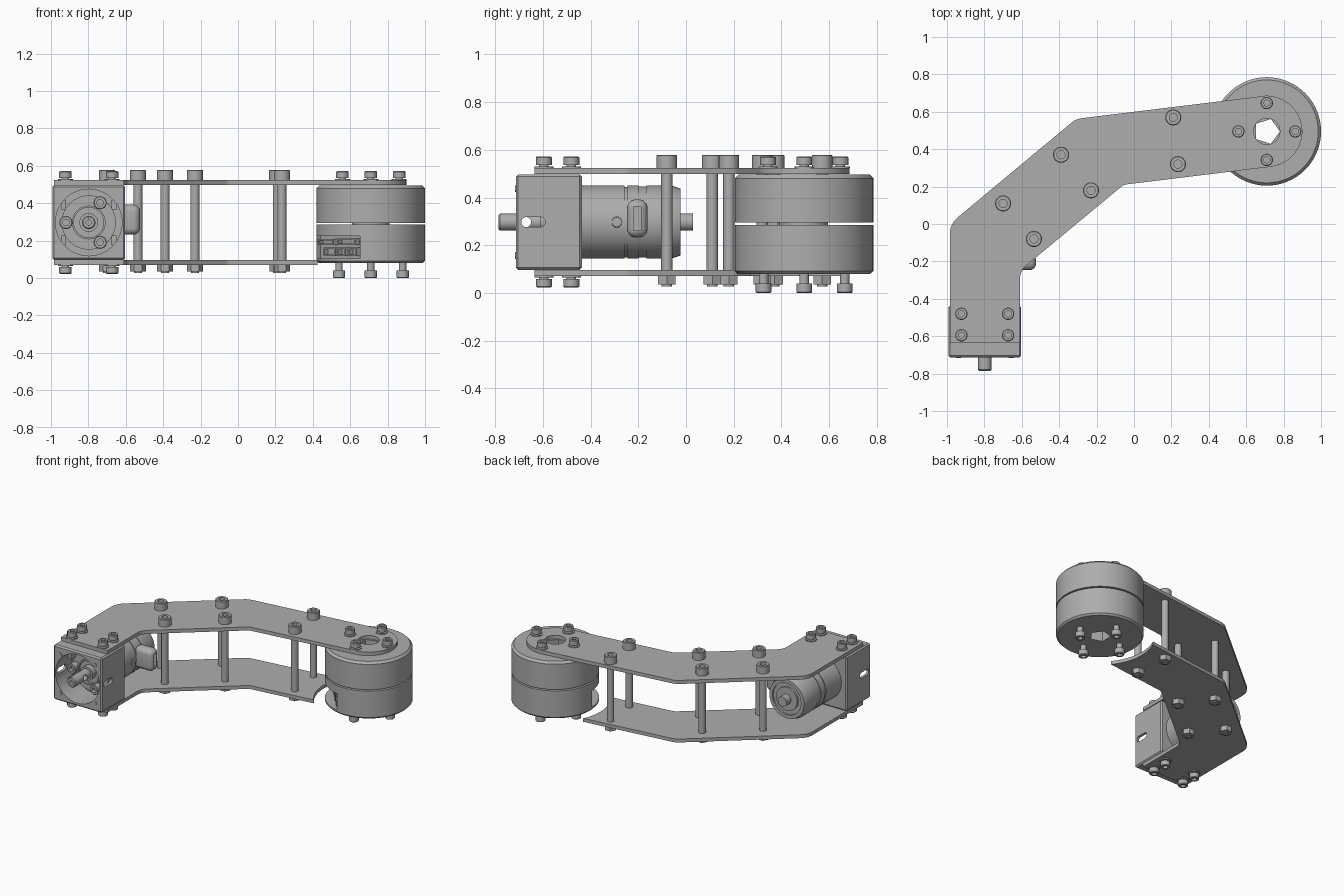
import bpy, bmesh
from math import radians, pi, sin, cos, tan
from mathutils import Matrix, Vector

cube = bpy.data.objects.get("Cube")
if cube:
    bpy.data.objects.remove(cube)

grey = bpy.data.materials.new("machined_grey")
grey.use_nodes = True
grey.diffuse_color = (0.42, 0.42, 0.42, 1)
grey.node_tree.nodes["Principled BSDF"].inputs["Base Color"].default_value = grey.diffuse_color
parts = []

AXES = {"z": Matrix(), "-z": Matrix.Rotation(pi, 4, "X"),
        "y": Matrix.Rotation(-pi / 2, 4, "X"), "-y": Matrix.Rotation(pi / 2, 4, "X"),
        "x": Matrix.Rotation(pi / 2, 4, "Y")}


def finish(name, bm, matrix=Matrix()):
    bmesh.ops.recalc_face_normals(bm, faces=bm.faces)
    bm.transform(matrix)
    mesh = bpy.data.meshes.new(name)
    bm.to_mesh(mesh)
    bm.free()
    mesh.materials.append(grey)
    ob = bpy.data.objects.new(name, mesh)
    bpy.context.collection.objects.link(ob)
    parts.append(ob)
    return ob


def lathe(name, profile, at=(0, 0, 0), axis="z", steps=32):
    """Revolve (radius, height) points around an axis through a point."""
    bm = bmesh.new()
    vs = [bm.verts.new((r, 0, h)) for r, h in profile]
    edges = [bm.edges.new(pair) for pair in zip(vs, vs[1:])]
    bmesh.ops.spin(bm, geom=vs + edges, axis=(0, 0, 1), cent=(0, 0, 0),
                   angle=2 * pi, steps=steps)
    bmesh.ops.remove_doubles(bm, verts=bm.verts, dist=1e-5)
    return finish(name, bm, Matrix.Translation(at) @ AXES[axis])


def rod(name, r, a, b, at=(0, 0, 0), axis="z", steps=32):
    return lathe(name, [(0, a), (r, a), (r, b), (0, b)], at, axis, steps)


def box(name, size, at, turn=0):
    bm = bmesh.new()
    bmesh.ops.create_cube(bm, size=1)
    m = Matrix.Translation(at) @ Matrix.Rotation(turn, 4, "Z") @ Matrix.Diagonal((*size, 1))
    return finish(name, bm, m)


def apply(ob, mod):
    bpy.context.view_layer.objects.active = ob
    bpy.ops.object.modifier_apply(modifier=mod.name)


def cut(ob, cutter):
    mod = ob.modifiers.new("cut", "BOOLEAN")
    mod.operation, mod.solver, mod.object = "DIFFERENCE", "EXACT", cutter
    apply(ob, mod)
    parts.remove(cutter)
    bpy.data.objects.remove(cutter)


def bevel(ob, width, segments=1):
    mod = ob.modifiers.new("bevel", "BEVEL")
    mod.width, mod.segments = width, segments
    apply(ob, mod)


def bolt(name, at, axis="z", r=0.033, h=0.036, neck=0.012, washer=0.0):
    """Socket head bolt seated at a point, head pointing along the axis."""
    top, s = neck + h, r * 0.5
    lathe(name, [(0, -0.02), (0.02, -0.02), (0.02, neck), (r, neck), (r, top - 0.004),
                 (r - 0.004, top), (s, top), (s, top - h * 0.5), (0, top - h * 0.5)],
          at, axis, 24)
    if washer:
        rod(name + "_washer", washer, 0, 0.006, at, axis, 24)


# Bent side plates
MX, MY = 0.71, 0.495


def plate(name, z, thick):
    corners = [((-0.985, -0.635), 0), ((-0.61, -0.635), 0), ((-0.61, -0.25), 0.1),
               ((-0.055, 0.21), 0.06)]
    tail = [((-0.31, 0.562), 0.1), ((-0.985, 0.0), 0.12)]
    arc = [((MX + 0.19 * cos(a), MY + 0.19 * sin(a)), 0)
           for a in (radians(-82.5 + 180 * i / 24) for i in range(25))]
    pts = [(Vector(p), r) for p, r in corners + arc + tail]
    outline = []
    for i, (p, r) in enumerate(pts):
        if not r:
            outline.append(p)
            continue
        u = (pts[i - 1][0] - p).normalized()
        v = (pts[(i + 1) % len(pts)][0] - p).normalized()
        half = u.angle(v) / 2
        d = r / tan(half)
        a, b = p + u * d, p + v * d
        for k in range(7):
            t = k / 6
            outline.append(a * (1 - t) ** 2 + p * 2 * t * (1 - t) + b * t * t)
    bm = bmesh.new()
    face = bm.faces.new([bm.verts.new((p.x, p.y, z)) for p in outline])
    new = bmesh.ops.extrude_face_region(bm, geom=[face])["geom"]
    bmesh.ops.translate(bm, vec=(0, 0, thick),
                        verts=[g for g in new if isinstance(g, bmesh.types.BMVert)])
    return finish(name, bm)


top_plate = plate("top_plate", 0.498, 0.026)
cut(top_plate, rod("cutter", 0.07, 0.4, 0.6, (MX, MY, 0)))
bottom_plate = plate("bottom_plate", 0.071, 0.025)
cut(bottom_plate, rod("cutter", 0.365, 0, 0.2, (MX, MY, 0), steps=64))

# Standoffs with bolt heads above and hex nuts below
for x, y in [(-0.70, 0.11), (-0.39, 0.37), (0.21, 0.57),
             (0.235, 0.32), (-0.23, 0.18), (-0.535, -0.08)]:
    rod("standoff", 0.024, 0.09, 0.505, (x, y, 0), steps=24)
    bolt("standoff_bolt", (x, y, 0.524), r=0.043, h=0.055, neck=0)
    rod("standoff_nut", 0.042, 0.035, 0.071, (x, y, 0), steps=6)
    rod("standoff_tip", 0.022, 0.028, 0.071, (x, y, 0), steps=24)

# Large joint actuator: two drums with a narrow gap
R = 0.29
lower = lathe("lower_drum", [(0, 0.08), (R - 0.012, 0.08), (R, 0.092), (R, 0.285), (0, 0.285)],
              (MX, MY, 0), steps=64)
upper = lathe("upper_drum", [(0, 0.295), (R, 0.295), (R, 0.48), (R - 0.015, 0.496), (0, 0.496)],
              (MX, MY, 0), steps=64)
core = rod("drum_core", 0.1, 0.28, 0.3, (MX, MY, 0))
for ob in (lower, upper, core):
    cut(ob, rod("cutter", 0.07, 0, 0.6, (MX, MY, 0), steps=5))

# Socket pocket in the lower drum
turn = radians(220)
out = Vector((cos(turn), sin(turn), 0))
side = Vector((-sin(turn), cos(turn), 0))
mid = Vector((MX, MY, 0.165))
cut(lower, box("cutter", (0.2, 0.36, 0.12), mid + out * 0.30, turn))
for s, dz, w, h in [(-0.1, 0.028, 0.13, 0.03), (0.07, 0.03, 0.15, 0.035),
                    (-0.07, -0.025, 0.1, 0.045), (0.03, -0.025, 0.07, 0.045),
                    (0.12, -0.025, 0.07, 0.045)]:
    socket = box("socket", (0.04, w, h), mid + out * 0.21 + side * s + Vector((0, 0, dz)), turn)
    cut(socket, box("cutter", (0.04, w - 0.02, h - 0.016),
                    mid + out * 0.225 + side * s + Vector((0, 0, dz)), turn))

# Actuator bolts, above and below
for dx, dy in [(1, 0), (-1, 0), (0, 1), (0, -1)]:
    bolt("drum_top_bolt", (MX + dx * 0.152, MY + dy * 0.152, 0.524), washer=0.04)
    bolt("drum_bottom_bolt", (MX + dx * 0.17, MY + dy * 0.17, 0.08), "-z",
         h=0.04, neck=0.04)

# Gearbox housing with round front recess and side slots
GX, GZ = -0.798, 0.297
housing = box("gearbox_housing", (0.39, 0.277, 0.4), (GX, -0.5745, GZ))
bevel(housing, 0.01)
cut(housing, rod("cutter", 0.178, -0.8, -0.52, (GX, 0, GZ), "y", 48))
slot = box("cutter", (0.6, 0.1, 0.042), (GX, -0.64, GZ))
mod = slot.modifiers.new("round", "BEVEL")
mod.width, mod.segments, mod.limit_method = 0.0205, 5, "ANGLE"
apply(slot, mod)
# Keep the slot wide enough to pass both walls after rounding
cut(housing, slot)
for sx in (-1, 1):
    for sz in (-1, 1):
        at = (GX + sx * 0.14, 0, GZ + sz * 0.14)
        rod("corner_pin", 0.014, -0.716, -0.70, at, "y", 16)
        box("recess_rib", (0.025, 0.1, 0.05), (GX + sx * 0.135, -0.56, GZ + sz * 0.095))
        for y in (-0.48, -0.595):
            bx = GX + sx * 0.125
            if sz > 0:
                bolt("housing_top_bolt", (bx, y, 0.524), washer=0.04)
            else:
                bolt("housing_bottom_bolt", (bx, y, 0.071), "-z", washer=0.04)

# Gear face inside the recess
lathe("gear_boss", [(0, -0.53), (0.145, -0.53), (0.145, -0.56), (0.09, -0.56), (0.09, -0.59),
                    (0.08, -0.59), (0.08, -0.57), (0.05, -0.57), (0.05, -0.61), (0, -0.61)][::-1]
      + [(0.1, -0.51), (0, -0.51)][1:], (GX, 0, GZ), "y", 40)
for a in (60, 180, 300):
    p = (GX + 0.122 * cos(radians(a)), -0.55, GZ + 0.122 * sin(radians(a)))
    bolt("gear_screw", p, "-y", r=0.035, h=0.05, neck=0.01)

# Output shaft with a cross hole
shaft = lathe("output_shaft", [(0, -0.785), (0.03, -0.785), (0.036, -0.779), (0.036, -0.5),
                               (0, -0.5)], (GX, 0, GZ), "y")
cut(shaft, rod("cutter", 0.021, -0.2, 0.2, (GX, -0.67, GZ), "x", 24))
cut(shaft, rod("cutter", 0.014, -0.8, -0.74, (GX, 0, GZ), "y", 24))

# Cylindrical drive motor with grooves and a ringed rear cap
lathe("drive_motor",
      [(0, -0.445), (0.153, -0.445), (0.153, -0.258), (0.148, -0.258), (0.148, -0.245),
       (0.153, -0.245), (0.153, -0.2), (0.149, -0.2), (0.149, -0.165), (0.153, -0.165),
       (0.153, -0.06), (0.14, -0.022), (0.115, -0.022), (0.115, -0.035), (0.085, -0.035),
       (0.085, -0.022), (0, -0.022)], (GX, 0, GZ), "y", 48)
rod("rear_shaft", 0.036, -0.03, 0.03, (GX, 0, GZ), "y")
bolt("motor_side_screw", (GX + 0.148, -0.29, GZ), "x", r=0.024, h=0.006, neck=0)

# Rounded cable outlet on the motor side
outlet = box("cable_outlet", (0.15, 0.086, 0.16), (-0.598, -0.204, 0.312))
bevel(outlet, 0.036, 5)
cut(outlet, box("cutter", (0.06, 0.03, 0.1), (-0.53, -0.204, 0.312)))

bpy.ops.object.select_all(action="DESELECT")
for ob in parts:
    ob.select_set(True)
bpy.context.view_layer.objects.active = parts[0]
bpy.ops.object.shade_smooth_by_angle(angle=radians(30))
